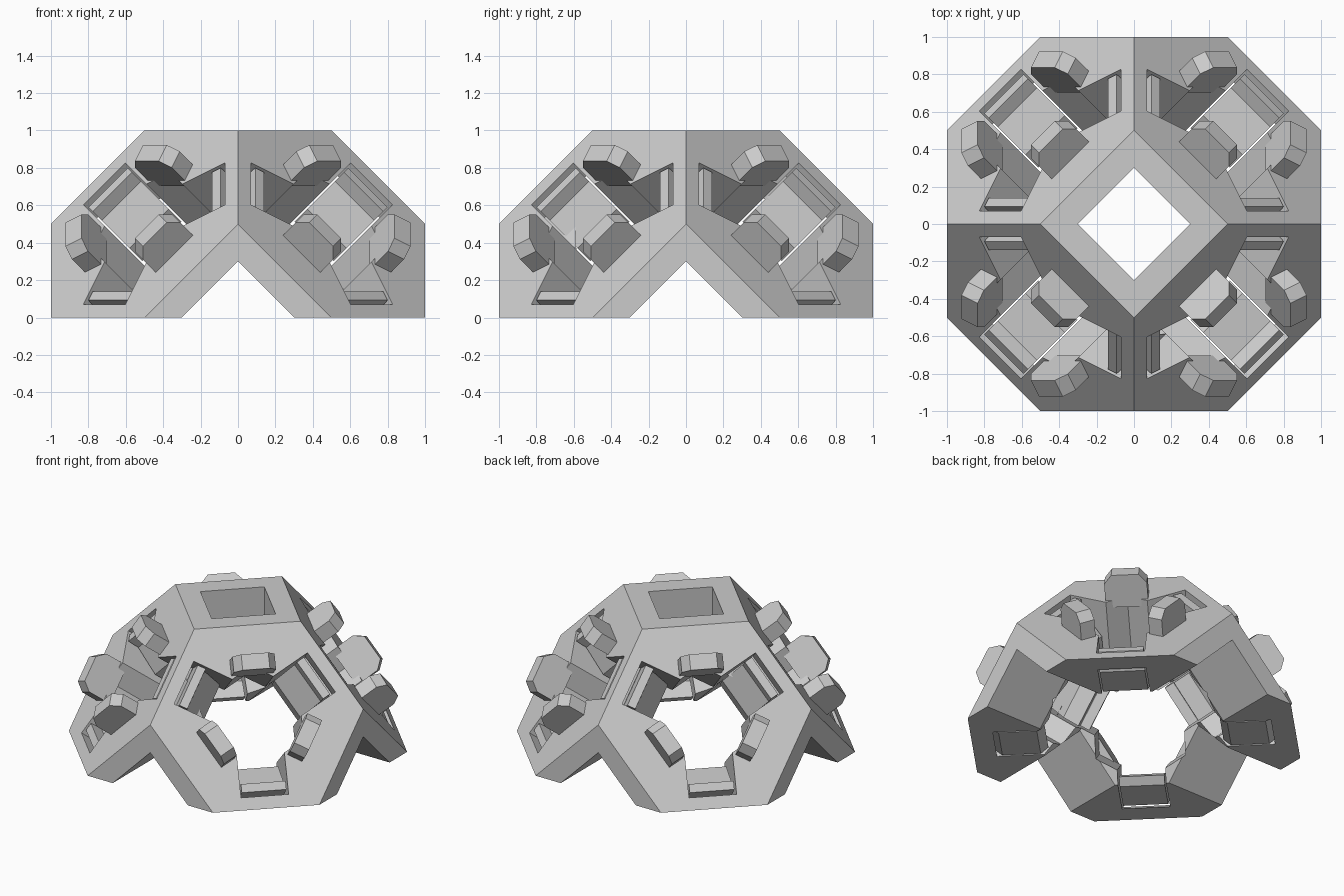
import bpy, bmesh, math
from mathutils import Vector, Matrix

if "Cube" in bpy.data.objects:
    bpy.data.objects.remove(bpy.data.objects["Cube"], do_unlink=True)

grey = bpy.data.materials.new("plain_grey")
grey.use_nodes = True
grey.diffuse_color = (0.6, 0.6, 0.6, 1)
grey.node_tree.nodes["Principled BSDF"].inputs["Base Color"].default_value = (0.6, 0.6, 0.6, 1)


def hull(name, points, matrix=Matrix()):
    """Convex solid around a set of points."""
    bm = bmesh.new()
    for p in points:
        bm.verts.new(matrix @ Vector(p))
    bmesh.ops.convex_hull(bm, input=bm.verts)
    bmesh.ops.dissolve_limit(bm, angle_limit=0.01, verts=bm.verts, edges=bm.edges)
    return finish(name, bm)


def prism(name, profile, start, end, matrix):
    """Solid made by extruding a closed local XY profile along local Z."""
    bm = bmesh.new()
    face = bm.faces.new([bm.verts.new((x, y, start)) for x, y in profile])
    out = bmesh.ops.extrude_face_region(bm, geom=[face])
    top = [v for v in out["geom"] if isinstance(v, bmesh.types.BMVert)]
    bmesh.ops.translate(bm, verts=top, vec=(0, 0, end - start))
    bm.transform(matrix)
    return finish(name, bm)


def finish(name, bm):
    bmesh.ops.recalc_face_normals(bm, faces=bm.faces)
    mesh = bpy.data.meshes.new(name)
    bm.to_mesh(mesh)
    bm.free()
    mesh.materials.append(grey)
    obj = bpy.data.objects.new(name, mesh)
    bpy.context.collection.objects.link(obj)
    return obj


def cut(target, cutter):
    cutter.hide_render = True
    mod = target.modifiers.new("cut", "BOOLEAN")
    mod.operation, mod.solver, mod.object = "DIFFERENCE", "EXACT", cutter
    bpy.context.view_layer.objects.active = target
    bpy.ops.object.modifier_apply(modifier=mod.name)
    bpy.data.objects.remove(cutter, do_unlink=True)


def basis(x, y, z, origin=(0, 0, 0)):
    m = Matrix((x, y, z)).transposed().to_4x4()
    m.translation = Vector(origin)
    return m


X, Y, Z = Vector((1, 0, 0)), Vector((0, 1, 0)), Vector((0, 0, 1))
signs = (-1, 1)

# Upper half of a truncated octahedron
points = []
for s in signs:
    points += [(s, 0, .5), (0, s, .5), (s * .5, 0, 1), (0, s * .5, 1)]
    for t in signs:
        points += [(s, t * .5, 0), (s * .5, t, 0)]
body = hull("dome_frame", points)

# Inner cavity and the three diamond tunnels
r = 0.85
cut(body, hull("cavity", [s * r * a for s in signs for a in (X, Y, Z)]))
diamond = [(.3, 0), (0, .3), (-.3, 0), (0, -.3)]
for m in (basis(X, Y, Z), basis(Y, Z, X), basis(Z, X, Y)):
    cut(body, prism("tunnel", diamond, -1.2, 1.2, m))

APOTHEM = 0.294
NOTCH, OUTER = 0.158, 0.527
hexagon = [(APOTHEM / math.cos(math.pi / 6) * math.cos(math.pi / 6 + k * math.pi / 3),
            APOTHEM / math.cos(math.pi / 6) * math.sin(math.pi / 6 + k * math.pi / 3))
           for k in range(6)]
block_profile = [(-.14, -.05), (.14, -.05), (.14, .12), (.09, .18), (-.09, .18), (-.14, .12)]
tongue_profile = [(.294, -.37), (.36, -.355), (.505, -.15), (.492, -.01),
                  (.435, -.01), (.43, -.09), (.294, -.25)]
notch_profile = [(-NOTCH, .2), (NOTCH, .2), (NOTCH, OUTER), (-NOTCH, OUTER)]

# Four hexagonal sides: opening, three notches with tongues, three raised blocks
for sx in signs:
    for sy in signs:
        centre = Vector((sx, sy, 1)) / 2
        n = centre.normalized()
        axes = (X * sx, Y * sy, Z)
        up = (Z - n * n.z).normalized()
        cut(body, prism("opening", hexagon, -.6, .1, basis(up.cross(n), up, n, centre)))
        for axis in axes:
            # Notch on the side opposite each square face
            v = (n * n.dot(axis) - axis).normalized()
            u = v.cross(n)
            cut(body, prism("notch", notch_profile, -.6, .1, basis(u, v, n, centre)))
            prism("slot_tongue", tongue_profile, -.148, .148, basis(v, n, v.cross(n), centre))
            # Chamfered block beside the square face
            prism("edge_block", block_profile, -.39, -.285, basis(-u, n, v, centre))
